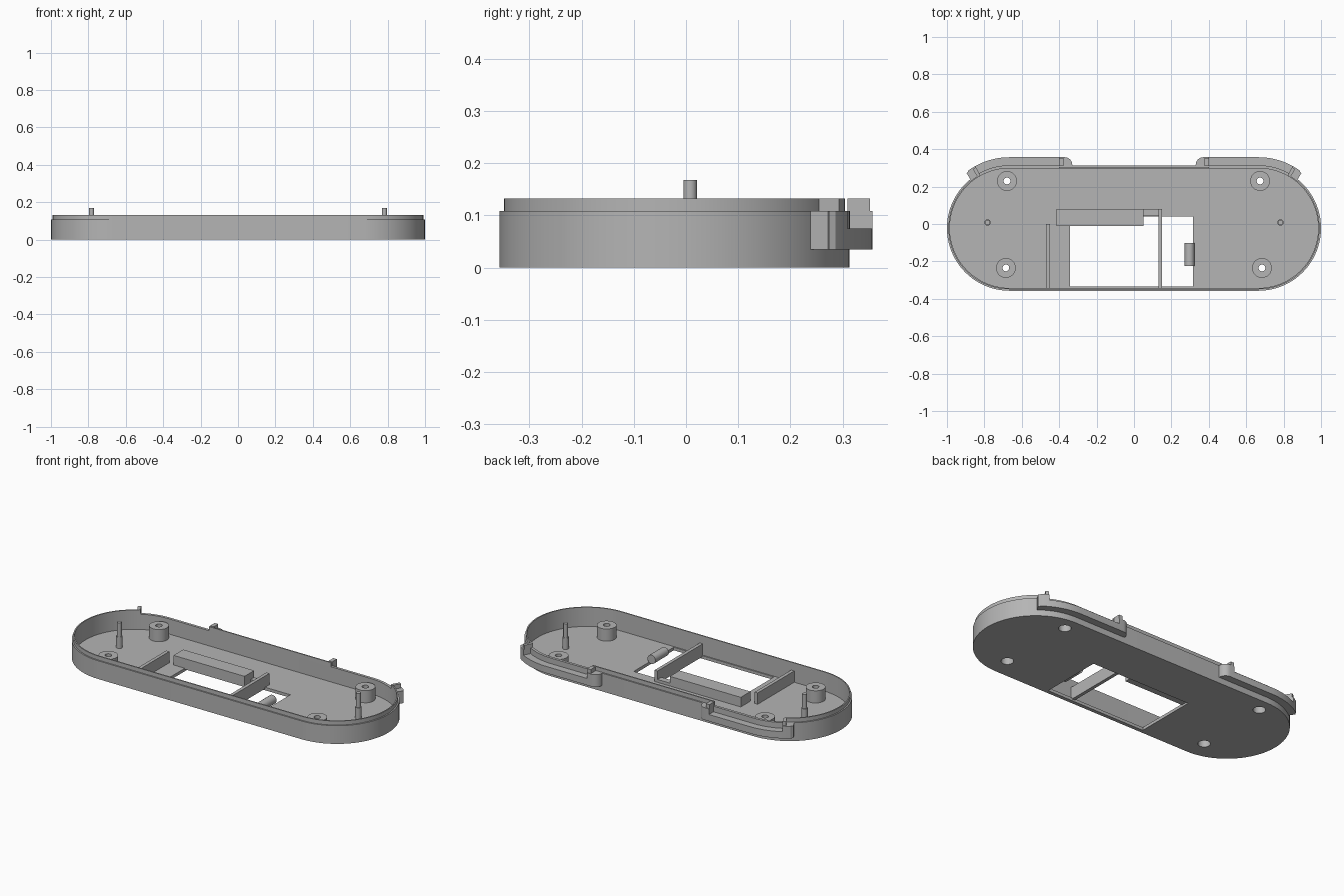
import bpy, bmesh, math

cube = bpy.data.objects.get("Cube")
if cube:
    bpy.data.objects.remove(cube, do_unlink=True)

mat = bpy.data.materials.new("plain grey")
mat.use_nodes = True
GREY = (0.46, 0.46, 0.46, 1)
mat.diffuse_color = GREY
mat.node_tree.nodes["Principled BSDF"].inputs["Base Color"].default_value = GREY

CX, CY, R = 0.665, -0.022, 0.335     # centres and radius of the rounded ends
FLOOR, RIM, LIP = 0.018, 0.108, 0.132


def prism(name, outline, z0, z1):
    """Extrude a flat outline between two heights."""
    bm = bmesh.new()
    face = bm.faces.new([bm.verts.new((x, y, z0)) for x, y in outline])
    ext = bmesh.ops.extrude_face_region(bm, geom=[face])
    for v in ext["geom"]:
        if isinstance(v, bmesh.types.BMVert):
            v.co.z = z1
    bmesh.ops.recalc_face_normals(bm, faces=bm.faces)
    mesh = bpy.data.meshes.new(name)
    bm.to_mesh(mesh)
    bm.free()
    mesh.materials.append(mat)
    obj = bpy.data.objects.new(name, mesh)
    bpy.context.collection.objects.link(obj)
    return obj


def activate(obj):
    bpy.ops.object.select_all(action="DESELECT")
    obj.select_set(True)
    bpy.context.view_layer.objects.active = obj


def cut(obj, *cutters):
    """Subtract the cutters and discard them."""
    for c in cutters:
        mod = obj.modifiers.new("cut", "BOOLEAN")
        mod.operation, mod.solver, mod.object = "DIFFERENCE", "EXACT", c
        activate(obj)
        bpy.ops.object.modifier_apply(modifier=mod.name)
        bpy.data.objects.remove(c, do_unlink=True)
    return obj


def arc(cx, cy, r, a0, a1, n):
    angles = [math.radians(a0 + (a1 - a0) * i / n) for i in range(n + 1)]
    return [(cx + r * math.cos(a), cy + r * math.sin(a)) for a in angles]


def stadium(r):
    return arc(CX, CY, r, -90, 90, 40) + arc(-CX, CY, r, 90, 270, 40)


def circle(x, y, r):
    return arc(x, y, r, 0, 345, 23)


def rect(x0, x1, y0, y1):
    return [(x0, y0), (x1, y0), (x1, y1), (x0, y1)]


def box(name, x0, x1, y0, y1, z0, z1):
    return prism(name, rect(x0, x1, y0, y1), z0, z1)


def band(r0, r1, a0, a1, x_in=None):
    """Strip round the back corner, optionally running straight inward to x_in."""
    outer, inner = arc(CX, CY, r1, a0, a1, 12), arc(CX, CY, r0, a1, a0, 12)
    mid = [] if x_in is None else [(x_in, CY + r1), (x_in, CY + r0)]
    return outer + mid + inner


def flip(outline, side):
    return [(side * x, y) for x, y in outline]


# Tray: floor and outer wall, with the window cut through the floor
tray = prism("tray", stadium(R), 0, RIM)
cut(tray, prism("cavity", stadium(R - 0.015), FLOOR, 1),
    box("window", -0.342, 0.315, -0.335, 0.04, -0.1, 0.06))

# Thin raised lip, interrupted behind each flange
lip = prism("lip", stadium(R - 0.008), RIM, LIP)
cut(lip, prism("lip_core", stadium(R - 0.015), 0, 1))

# Screw bosses with stepped holes through the floor
for side, y, x in ((-1, 0.23, 0.679), (1, 0.23, 0.674),
                   (-1, -0.235, 0.685), (1, -0.235, 0.684)):
    x *= side
    boss = prism("screw_boss", circle(x, y, 0.053), 0.004, 0.09)
    cut(boss, prism("bore", circle(x, y, 0.018), -0.1, 0.2),
        prism("counterbore", circle(x, y, 0.034), -0.1, 0.06))
    cut(tray, prism("floor_hole", circle(x, y, 0.034), -0.1, 0.03))

for side in (-1, 1):
    # Locating pins
    prism("pin_base", circle(side * 0.783, 0.008, 0.017), 0.01, 0.085)
    prism("pin", circle(side * 0.783, 0.008, 0.013), 0.08, 0.168)

    # Back flange with a lowered ledge between its two ends
    shape = (arc(CX, CY, 0.329, 90, 51, 12) + arc(CX, CY, 0.373, 52, 53, 1)
             + arc(CX, CY, 0.379, 54.5, 90, 12)
             + arc(0.37, 0.317, 0.04, 90, 180, 6) + [(0.33, 0.307)])
    flange = prism("flange", flip(shape, side), 0.035, RIM)
    cut(flange, prism("ledge", flip(band(R + 0.001, 0.45, 61, 90, 0.40), side), 0.075, 0.3))
    cut(lip, prism("lip_gap", flip(band(0.25, 0.45, 60, 90, 0.40), side), 0.1, 0.3))

    # Small upright clips at both ends of the ledge
    prism("inner_clip", flip(rect(0.377, 0.40, 0.31, 0.353), side), 0.09, LIP)
    prism("outer_clip", flip(band(0.325, 0.372, 58, 61), side), 0.09, LIP)

# Ribs and bar around the window
box("right_rib", -0.47, -0.45, -0.342, 0.0, 0.01, 0.085)
box("left_rib", 0.13, 0.15, -0.342, 0.08, 0.01, 0.085)
box("cross_bar", -0.415, 0.05, -0.01, 0.08, 0.012, 0.075)
box("bar_extension", 0.05, 0.15, 0.045, 0.08, 0.01, 0.035)

# Rounded catch at the edge of the window
catch = prism("catch", circle(0, 0, 0.026), -0.0625, 0.0625)
catch.rotation_euler.x = math.radians(90)
catch.location = (0.297, -0.163, 0.04)

for obj in list(bpy.context.scene.objects):
    if obj.type == "MESH" and mat.name in obj.data.materials:
        activate(obj)
        bpy.ops.object.shade_smooth_by_angle(angle=math.radians(30))
